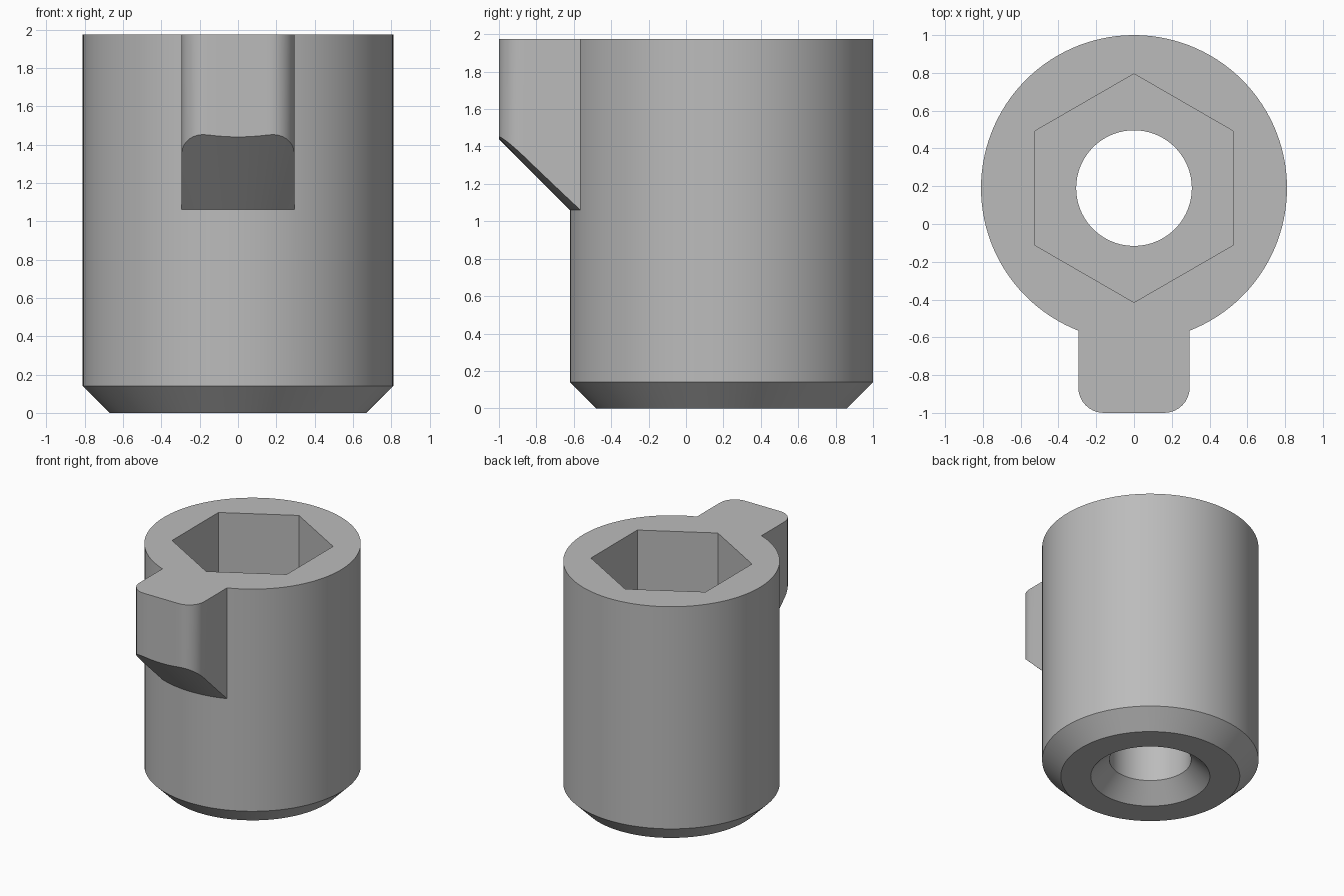
import bpy, bmesh
from math import sin, cos, atan2, hypot, radians, pi

cube = bpy.data.objects.get("Cube")
if cube:
    bpy.data.objects.remove(cube, do_unlink=True)

# Main dimensions
HEIGHT, AXIS_Y = 1.975, 0.19
BODY_R, BORE_R, HEX_R = 0.81, 0.306, 0.605
CHAMFER, HEX_FLOOR = 0.14, 0.95
TAB_W, TAB_REACH, FILLET = 0.295, 1.19, 0.135
TAB_FOOT = 1.06

# Half outline of the rounded tab: flat end, fillet, straight side
half = [(TAB_W * i / 8, TAB_REACH) for i in range(4)]
for i in range(9):
    a = pi / 2 * i / 8
    half.append((TAB_W - FILLET + FILLET * sin(a),
                 TAB_REACH - FILLET + FILLET * cos(a)))
root = (BODY_R ** 2 - TAB_W ** 2) ** 0.5
side = TAB_REACH - FILLET
half += [(TAB_W, side + (root - side) * i / 4) for i in range(1, 5)]

# Outer radius at each angle, measured round the axis from the front
outline = {}
for x, d in half:
    outline[atan2(x, d)] = outline[-atan2(x, d)] = hypot(x, d)
limit = max(outline)
for deg in range(-177, 181, 3):
    if abs(radians(deg)) > limit + 0.01:
        outline[radians(deg)] = BODY_R
angles = sorted(outline)


def hexagon(a):
    return HEX_R * cos(pi / 6) / cos(a % (pi / 3) - pi / 6)


def ring(r):
    return lambda a: r


def outer(a):
    return outline[a]


def level(z):
    return lambda a: z


# Stacked loops: (radius by angle, height by angle)
loops = [
    (ring(BORE_R), level(CHAMFER)),                 # countersink top
    (ring(BORE_R + CHAMFER), level(0)),             # countersink mouth
    (ring(BODY_R - CHAMFER), level(0)),             # bottom face
    (ring(BODY_R), level(CHAMFER)),                 # lower chamfer
    (ring(BODY_R), level(TAB_FOOT)),                # body wall
    (outer, lambda a: TAB_FOOT + outline[a] - BODY_R),  # conical tab underside
    (outer, level(HEIGHT)),                         # upper wall and tab
    (hexagon, level(HEIGHT)),                       # top face
    (hexagon, level(HEX_FLOOR)),                    # hexagonal socket
    (ring(BORE_R), level(HEX_FLOOR)),               # socket floor
]

bm = bmesh.new()
grid = [[bm.verts.new((r(a) * sin(a), AXIS_Y - r(a) * cos(a), z(a)))
         for a in angles] for r, z in loops]
n = len(angles)
for k, low in enumerate(grid):
    high = grid[(k + 1) % len(grid)]
    for i in range(n):
        j = (i + 1) % n
        bm.faces.new((low[i], low[j], high[j], high[i]))
bmesh.ops.remove_doubles(bm, verts=bm.verts, dist=1e-4)
bmesh.ops.recalc_face_normals(bm, faces=bm.faces)
mesh = bpy.data.meshes.new("keyed_socket")
bm.to_mesh(mesh)
bm.free()

socket = bpy.data.objects.new("keyed_socket", mesh)
bpy.context.collection.objects.link(socket)

# Plain grey material
grey = bpy.data.materials.new("plain_grey")
grey.use_nodes = True
colour = (0.5, 0.5, 0.5, 1)
grey.diffuse_color = colour
grey.node_tree.nodes["Principled BSDF"].inputs["Base Color"].default_value = colour
mesh.materials.append(grey)

# Smooth walls with crisp edges
bpy.ops.object.select_all(action='DESELECT')
socket.select_set(True)
bpy.context.view_layer.objects.active = socket
bpy.ops.object.shade_smooth_by_angle(angle=radians(30))
